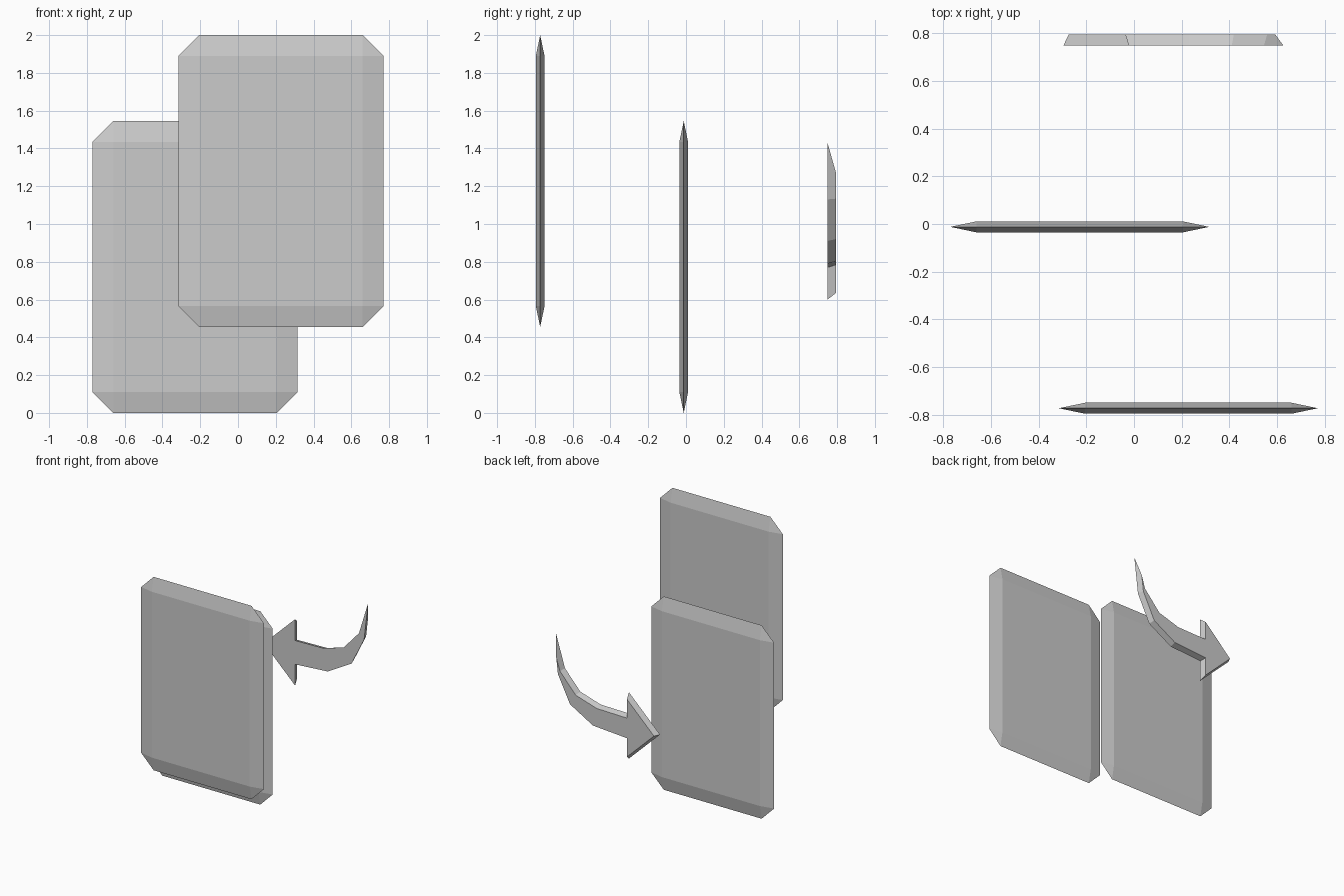
import bpy, bmesh, math
from mathutils import Vector

if "Cube" in bpy.data.objects:
    bpy.data.objects.remove(bpy.data.objects["Cube"])


def finish(bm, name):
    bmesh.ops.recalc_face_normals(bm, faces=bm.faces[:])
    mesh = bpy.data.meshes.new(name)
    bm.to_mesh(mesh)
    bm.free()
    obj = bpy.data.objects.new(name, mesh)
    bpy.context.collection.objects.link(obj)
    return obj


# Thin panel: rectangular faces front and back, octagonal rim between them
def panel(name, cx, cy, cz, w=1.085, h=1.545, t=0.046, c=0.11):
    bm = bmesh.new()
    for sx in (-1, 1):
        for sz in (-1, 1):
            xi, zi = sx * (w / 2 - c), sz * (h / 2 - c)
            xo, zo = sx * w / 2, sz * h / 2
            for x, y, z in ((xi, -t / 2, zi), (xi, t / 2, zi), (xo, 0, zi), (xi, 0, zo)):
                bm.verts.new((cx + x, cy + y, cz + z))
    bmesh.ops.convex_hull(bm, input=bm.verts[:])
    bmesh.ops.dissolve_limit(bm, angle_limit=math.radians(0.5),
                             verts=bm.verts[:], edges=bm.edges[:])
    return finish(bm, name)


# Mitred inward offset of a counter-clockwise outline
def inset(points, d):
    pts = [Vector(p) for p in points]
    out = []
    for i, p in enumerate(pts):
        a = (p - pts[i - 1]).normalized()
        b = (pts[(i + 1) % len(pts)] - p).normalized()
        na, nb = Vector((-a.y, a.x)), Vector((-b.y, b.x))
        out.append(p + (na + nb) * d / (1 + na.dot(nb)))
    return out


# Two overlapping panels
panel("front_panel", 0.2275, -0.772, 1.2275)
panel("middle_panel", -0.2275, -0.012, 0.7725)

# Curved arrow: head, then the swept tail, with a bevelled back face
outline = [(-0.295, 0.865), (-0.02, 0.60), (-0.02, 0.77), (0.27, 0.79),
           (0.48, 0.91), (0.59, 1.13), (0.625, 1.43), (0.545, 1.17),
           (0.41, 1.02), (0.23, 0.965), (-0.02, 0.96), (-0.02, 1.13)]
bm = bmesh.new()
front = [bm.verts.new((x, 0.749, z)) for x, z in outline]
back = [bm.verts.new((x, 0.795, z)) for x, z in inset(outline, 0.015)]
bm.faces.new(front)
bm.faces.new(back[::-1])
for i in range(len(front)):
    j = (i + 1) % len(front)
    bm.faces.new((front[j], front[i], back[i], back[j]))
bmesh.ops.triangulate(bm, faces=[f for f in bm.faces if len(f.verts) > 4])
finish(bm, "curved_arrow")
